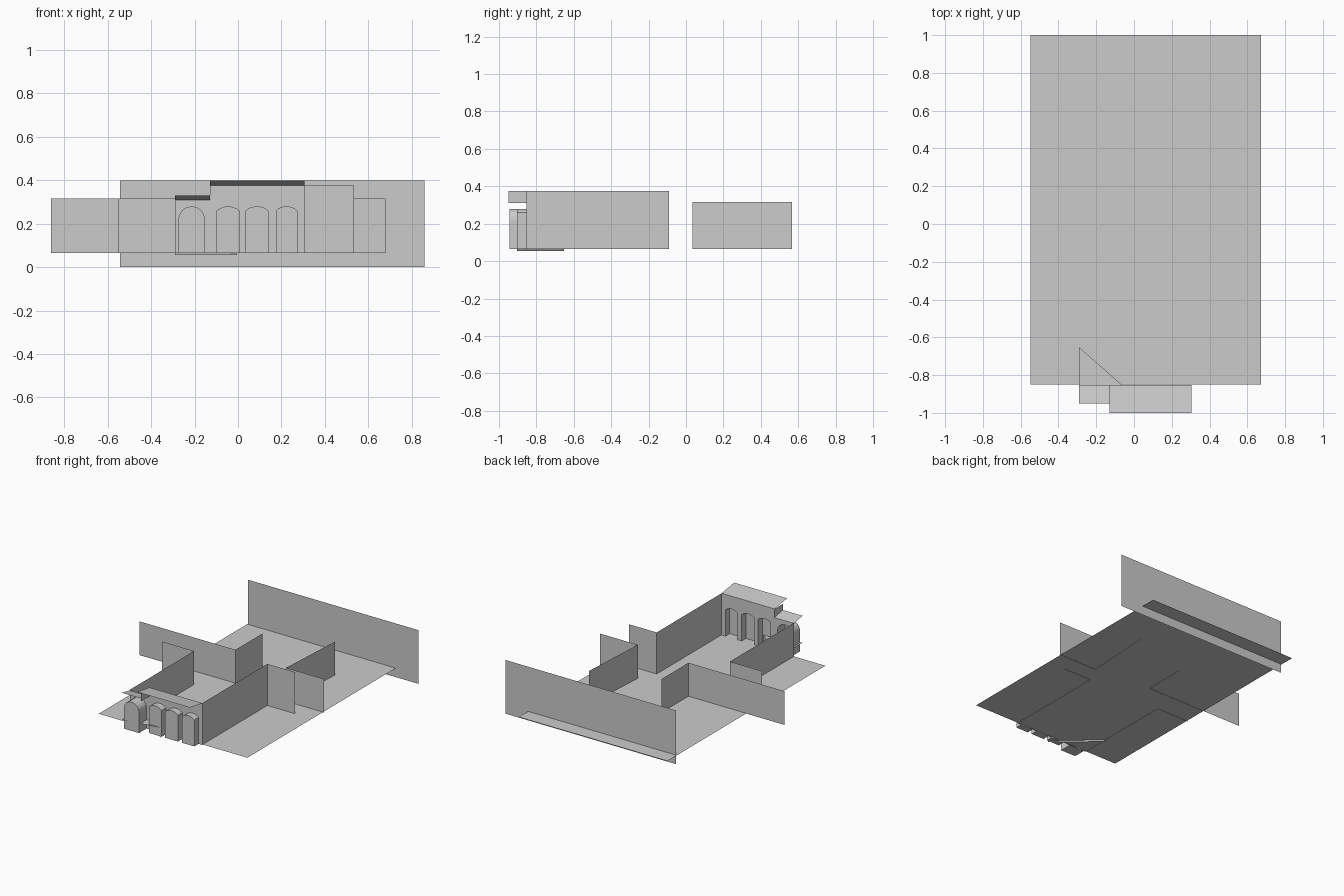
import bpy, bmesh, math

if "Cube" in bpy.data.objects:
    bpy.data.objects.remove(bpy.data.objects["Cube"])

FLOOR, LOW, HIGH = 0.067, 0.315, 0.375   # floor level, low and high wall tops
BASE = 0.065                             # wall bottoms
FRONT = -0.853                           # front wall plane


def mesh_object(name, polys):
    """Flat-shaded object from a list of polygons."""
    bm = bmesh.new()
    for p in polys:
        bm.faces.new([bm.verts.new(c) for c in p])
    bmesh.ops.remove_doubles(bm, verts=bm.verts, dist=1e-5)
    me = bpy.data.meshes.new(name)
    bm.to_mesh(me)
    bm.free()
    ob = bpy.data.objects.new(name, me)
    bpy.context.collection.objects.link(ob)
    return ob


def wall(name, path, z0, z1):
    """Thin upright wall along a plan path."""
    return mesh_object(name, [[(*a, z0), (*b, z0), (*b, z1), (*a, z1)]
                              for a, b in zip(path, path[1:])])


def arch(x0, x1, spring, peak, n=8):
    """Arch outline in (x, z), left foot to right foot."""
    c, r = (x0 + x1) / 2, (x1 - x0) / 2
    rise = peak - spring
    big = (r * r + rise * rise) / (2 * rise)
    half = math.asin(min(1, r / big))
    if rise > r:
        half = math.pi - half
    arc = []
    for i in range(n + 1):
        a = -half + 2 * half * i / n
        arc.append((c + big * math.sin(a), peak - big + big * math.cos(a)))
    return [(x0, BASE)] + arc + [(x1, BASE)]


# Floor and rear wall
mesh_object("floor", [[(-0.548, -0.85, FLOOR), (0.672, -0.85, FLOOR),
                       (0.672, 1, FLOOR), (-0.548, 1, FLOOR)]])
wall("rear_wall", [(-0.543, 0.89), (0.858, 0.89)], 0, 0.398)

# Corner walls, each bent around a room
wall("front_room_right_wall", [(0.305, FRONT), (0.305, -0.092), (0.533, -0.092)], BASE, HIGH)
wall("front_room_left_wall", [(-0.29, FRONT), (-0.29, -0.1), (-0.553, -0.1)], BASE, LOW)
wall("middle_left_wall", [(-0.86, 0.075), (-0.073, 0.075), (-0.073, 0.39)], BASE, LOW)
wall("middle_right_wall", [(0.68, 0.036), (0.37, 0.036), (0.4, 0.567)], BASE, LOW)

# Front wall with arched openings, and the bays that project from them
bays = [("door_bay", arch(-0.275, -0.152, 0.2185, 0.28), -0.943),
        ("window_bay_1", arch(-0.098, 0.006, 0.26, 0.28), -0.903),
        ("window_bay_2", arch(0.035, 0.14, 0.26, 0.28), -0.903),
        ("window_bay_3", arch(0.174, 0.274, 0.26, 0.28), -0.903)]
outline = [(-0.29, BASE)]
for _, pts, _ in bays:
    outline += pts
outline += [(0.305, BASE), (0.305, HIGH), (-0.129, HIGH), (-0.129, 0.31), (-0.29, 0.31)]
mesh_object("front_wall", [[(x, FRONT, z) for x, z in outline]])

for name, pts, y in bays:
    polys = [[(x, y, z) for x, z in reversed(pts)]]
    for a, b in zip(pts, pts[1:] + pts[:1]):
        polys.append([(a[0], y, a[1]), (b[0], y, b[1]),
                      (b[0], FRONT, b[1]), (a[0], FRONT, a[1])])
    mesh_object(name, polys)

# Upward-tilted canopies and the upright between them
for name, x0, x1, y, z0, z1 in (("high_canopy", -0.129, 0.305, -1.0, HIGH, 0.398),
                                ("low_canopy", -0.29, -0.129, -0.95, 0.31, 0.33)):
    mesh_object(name, [[(x0, y, z1), (x1, y, z1), (x1, FRONT, z0), (x0, FRONT, z0)]])
wall("canopy_step", [(-0.129, -0.95), (-0.129, FRONT)], 0.31, HIGH)

# Triangular counter inside the door with its diagonal front
a, b, c = (-0.29, -0.653), (-0.005, -0.903), (-0.29, -0.95)
mesh_object("counter_top", [[(*c, 0.13), (*b, 0.13), (*a, 0.13)]])
wall("counter_front", [a, b], 0.055, 0.13)
